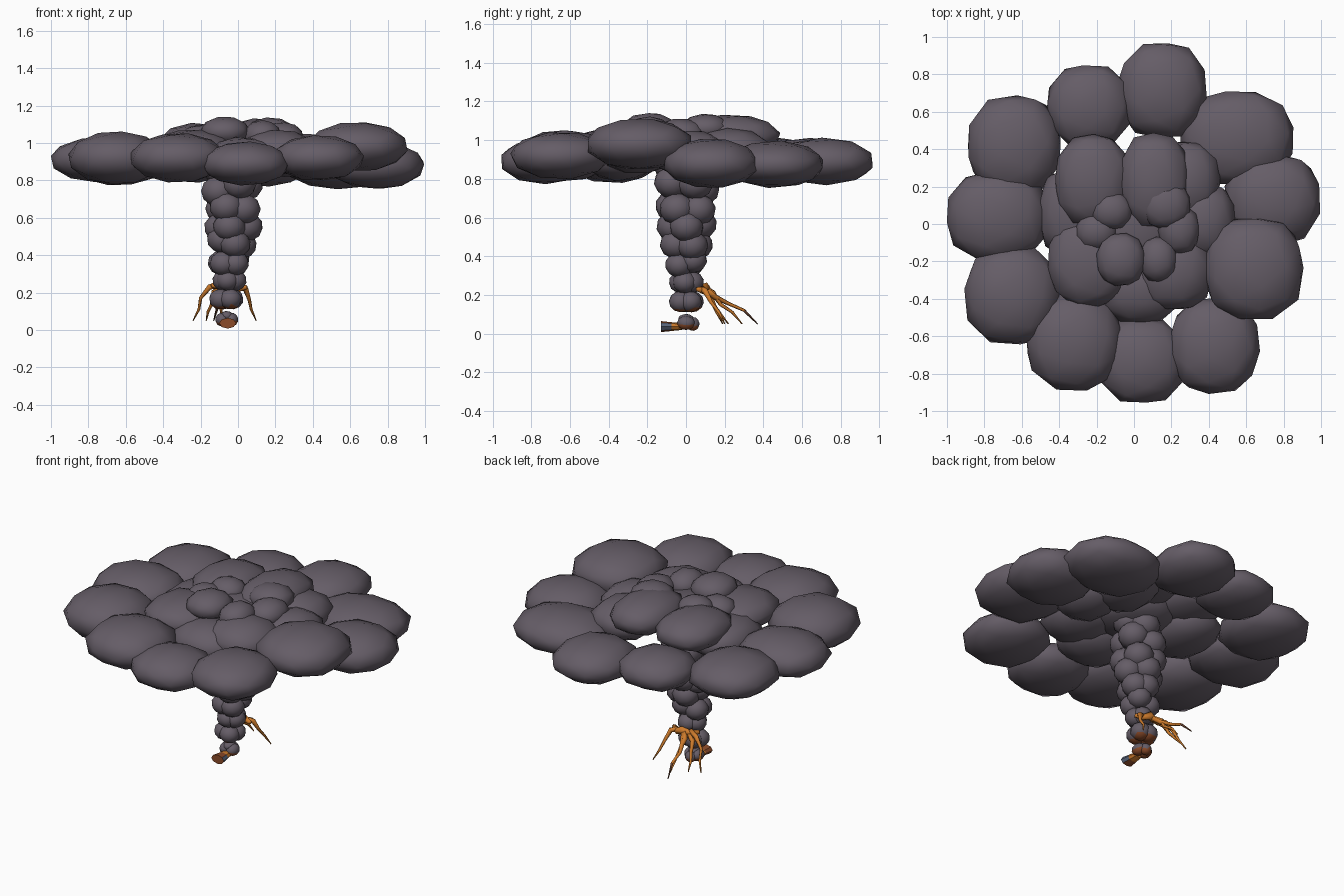
import bpy, bmesh, math, random
from mathutils import Matrix, Vector, Euler

random.seed(4)


def material(name, rgb):
    m = bpy.data.materials.new(name)
    m.diffuse_color = (*rgb, 1)
    return m


smoke = material("smoke grey", (0.130, 0.109, 0.135))
orange = material("flame orange", (0.62, 0.20, 0.025))
rust = material("ember rust", (0.26, 0.07, 0.022))
brown = material("charred brown", (0.13, 0.05, 0.025))
steel = material("dull blue grey", (0.10, 0.13, 0.20))


def finish(name, bm, mats, smooth=True):
    me = bpy.data.meshes.new(name)
    bm.to_mesh(me)
    bm.free()
    ob = bpy.data.objects.new(name, me)
    bpy.context.collection.objects.link(ob)
    for m in mats:
        me.materials.append(m)
    for p in me.polygons:
        p.use_smooth = smooth
    return ob


def puffs(name, items, power=2.0, ember_z=None):
    """Low-poly smoke lobes (x, y, z, rx, ry, rz); power above 2 squares the plan.
    Undersides below ember_z glow rust."""
    bm = bmesh.new()
    for x, y, z, rx, ry, rz in items:
        rot = Euler([random.uniform(0, 6.28) for _ in range(3)]).to_matrix().to_4x4()
        new = bmesh.ops.create_icosphere(bm, subdivisions=2, radius=1, matrix=rot)["verts"]
        for v in new:
            c = v.co
            flat = math.hypot(c.x, c.y)
            k = 1.0
            if flat > 1e-4:
                k = (abs(c.x / flat) ** power + abs(c.y / flat) ** power) ** (-1 / power)
            v.co = (x + c.x * k * rx * 1.02, y + c.y * k * ry * 1.02, z + c.z * rz * 1.03)
    bm.normal_update()
    if ember_z is not None:
        for f in bm.faces:
            if f.calc_center_median().z < ember_z and f.normal.z < -0.25:
                f.material_index = 1
    return finish(name, bm, [smoke, rust])


# Outer ring of broad flattened lobes
puffs("cap_outer_lobes", [
    (0.15, 0.715, 0.89, 0.235, 0.255, 0.12),
    (-0.24, 0.63, 0.90, 0.225, 0.22, 0.11),
    (-0.64, 0.42, 0.895, 0.25, 0.265, 0.12),
    (-0.73, 0.04, 0.91, 0.27, 0.24, 0.12),
    (-0.65, -0.38, 0.92, 0.255, 0.265, 0.14),
    (-0.32, -0.63, 0.92, 0.255, 0.26, 0.13),
    (0.04, -0.73, 0.89, 0.235, 0.23, 0.115),
    (0.43, -0.65, 0.92, 0.24, 0.255, 0.12),
    (0.64, -0.24, 0.98, 0.265, 0.275, 0.13),
    (0.74, 0.13, 0.88, 0.255, 0.245, 0.125),
    (0.55, 0.46, 0.875, 0.30, 0.25, 0.12),
], 2.5)

# Inner ring that closes the cap
puffs("cap_inner_lobes", [
    (-0.22, 0.23, 1.00, 0.20, 0.245, 0.105),
    (0.11, 0.23, 1.02, 0.185, 0.255, 0.11),
    (-0.24, -0.20, 0.97, 0.22, 0.24, 0.10),
    (-0.32, 0.06, 0.92, 0.19, 0.24, 0.11),
    (0.27, 0.23, 0.94, 0.19, 0.21, 0.12),
    (0.37, 0.02, 0.93, 0.17, 0.20, 0.12),
    (0.21, -0.25, 0.95, 0.21, 0.21, 0.12),
    (0.03, -0.34, 0.91, 0.22, 0.19, 0.12),
    (0.00, 0.00, 0.95, 0.24, 0.24, 0.11),
], 2.6)

# Small crown lobes in the middle
puffs("cap_crown_lobes", [
    (-0.12, 0.07, 1.04, 0.11, 0.10, 0.075),
    (0.17, 0.10, 1.06, 0.13, 0.125, 0.075),
    (-0.20, -0.04, 1.02, 0.11, 0.10, 0.075),
    (-0.07, -0.19, 1.06, 0.13, 0.14, 0.08),
    (0.13, -0.19, 1.04, 0.10, 0.12, 0.08),
    (0.24, -0.03, 1.03, 0.11, 0.13, 0.08),
], 2.4)

# Column of chunky stacked lobes: height, centre x, ring radius, lobe radius, count
column = []
for i, (z, cx, ring, r, n) in enumerate([
        (0.86, -0.03, 0.08, 0.095, 4), (0.76, -0.03, 0.083, 0.092, 4),
        (0.665, -0.03, 0.077, 0.09, 4), (0.57, -0.025, 0.07, 0.087, 4),
        (0.46, -0.03, 0.056, 0.082, 4), (0.36, -0.045, 0.048, 0.072, 4),
        (0.265, -0.045, 0.03, 0.062, 4), (0.165, -0.06, 0.035, 0.06, 4)]):
    for k in range(n):
        a = math.tau * k / n + i * 0.5 + random.uniform(-0.25, 0.25)
        column.append((cx + ring * math.cos(a), ring * math.sin(a) + 0.002,
                       z + random.uniform(-0.025, 0.025) * (i < 6), r, r, r * 0.9))
puffs("smoke_column", column, ember_z=0.13)
puffs("column_base", [(-0.085, 0.0, 0.055, 0.036, 0.046, 0.036),
                      (-0.035, 0.0, 0.055, 0.036, 0.046, 0.036),
                      (-0.06, 0.035, 0.05, 0.035, 0.035, 0.035),
                      (-0.06, 0.0, 0.075, 0.035, 0.04, 0.026)], ember_z=0.055)


def tendril(bm, path, radii, sides=5):
    """Tube through the path points with one radius per point"""
    pts = [Vector(p) for p in path]
    rings = []
    for i, (p, r) in enumerate(zip(pts, radii)):
        d = (pts[min(i + 1, len(pts) - 1)] - pts[max(i - 1, 0)]).normalized()
        q = d.to_track_quat('Z', 'Y')
        rings.append([bm.verts.new(p + q @ Vector((r * math.cos(math.tau * k / sides),
                                                  r * math.sin(math.tau * k / sides), 0)))
                      for k in range(sides)])
    for a, b in zip(rings, rings[1:]):
        for k in range(sides):
            j = (k + 1) % sides
            bm.faces.new((a[k], a[j], b[j], b[k]))
    bm.faces.new(rings[0][::-1])
    bm.faces.new(rings[-1])


# Fiery tendrils: a knot behind the column, arms out to each side, charred far tips
bm = bmesh.new()
taper = (0.018, 0.016, 0.010, 0.008, 0.003)
tendril(bm, [(-0.14, 0.06, 0.24), (-0.09, 0.09, 0.23), (-0.04, 0.10, 0.24),
             (0.0, 0.09, 0.22), (0.045, 0.06, 0.23)], (0.012, 0.02, 0.026, 0.02, 0.012))
tendril(bm, [(-0.09, 0.08, 0.24), (-0.15, 0.11, 0.23), (-0.20, 0.13, 0.17),
             (-0.21, 0.16, 0.11), (-0.24, 0.19, 0.05)], taper)
tendril(bm, [(0.0, 0.08, 0.23), (0.04, 0.10, 0.22), (0.06, 0.13, 0.16),
             (0.07, 0.17, 0.11), (0.097, 0.20, 0.05)], taper)
tendril(bm, [(-0.05, 0.09, 0.24), (-0.09, 0.14, 0.21), (-0.08, 0.18, 0.15),
             (-0.09, 0.24, 0.11), (-0.09, 0.29, 0.05)], taper)
tendril(bm, [(-0.05, 0.09, 0.24), (-0.08, 0.15, 0.19), (-0.11, 0.22, 0.155),
             (-0.11, 0.30, 0.12), (-0.13, 0.37, 0.05)], taper)
tendril(bm, [(-0.08, 0.09, 0.23), (-0.13, 0.12, 0.20), (-0.14, 0.15, 0.14),
             (-0.16, 0.18, 0.10), (-0.17, 0.22, 0.05)], taper)
bmesh.ops.recalc_face_normals(bm, faces=bm.faces)
for f in bm.faces:
    c = f.calc_center_median()
    f.material_index = 1 if c.y > 0.27 or c.z < 0.06 else 0
finish("flame_tendrils", bm, [orange, brown])

# Flared flame at the foot, pointing forward: orange root, rust skirt, blue-grey side
bm = bmesh.new()
bmesh.ops.create_cone(bm, cap_ends=True, segments=8, radius1=0.030, radius2=0.018, depth=0.11,
                      matrix=Matrix.Translation((-0.055, -0.075, 0.036))
                      @ Matrix.Diagonal((1.5, 1, 0.95, 1))
                      @ Matrix.Rotation(-math.pi / 2, 4, 'X'))
bmesh.ops.bisect_plane(bm, geom=bm.verts[:] + bm.edges[:] + bm.faces[:],
                       plane_co=(0, -0.075, 0), plane_no=(0, 1, 0))
bmesh.ops.recalc_face_normals(bm, faces=bm.faces)
for f in bm.faces:
    if f.calc_center_median().y < -0.075:
        f.material_index = 2 if f.normal.x > 0.8 else 1
finish("foot_flame", bm, [orange, rust, steel], smooth=False)
